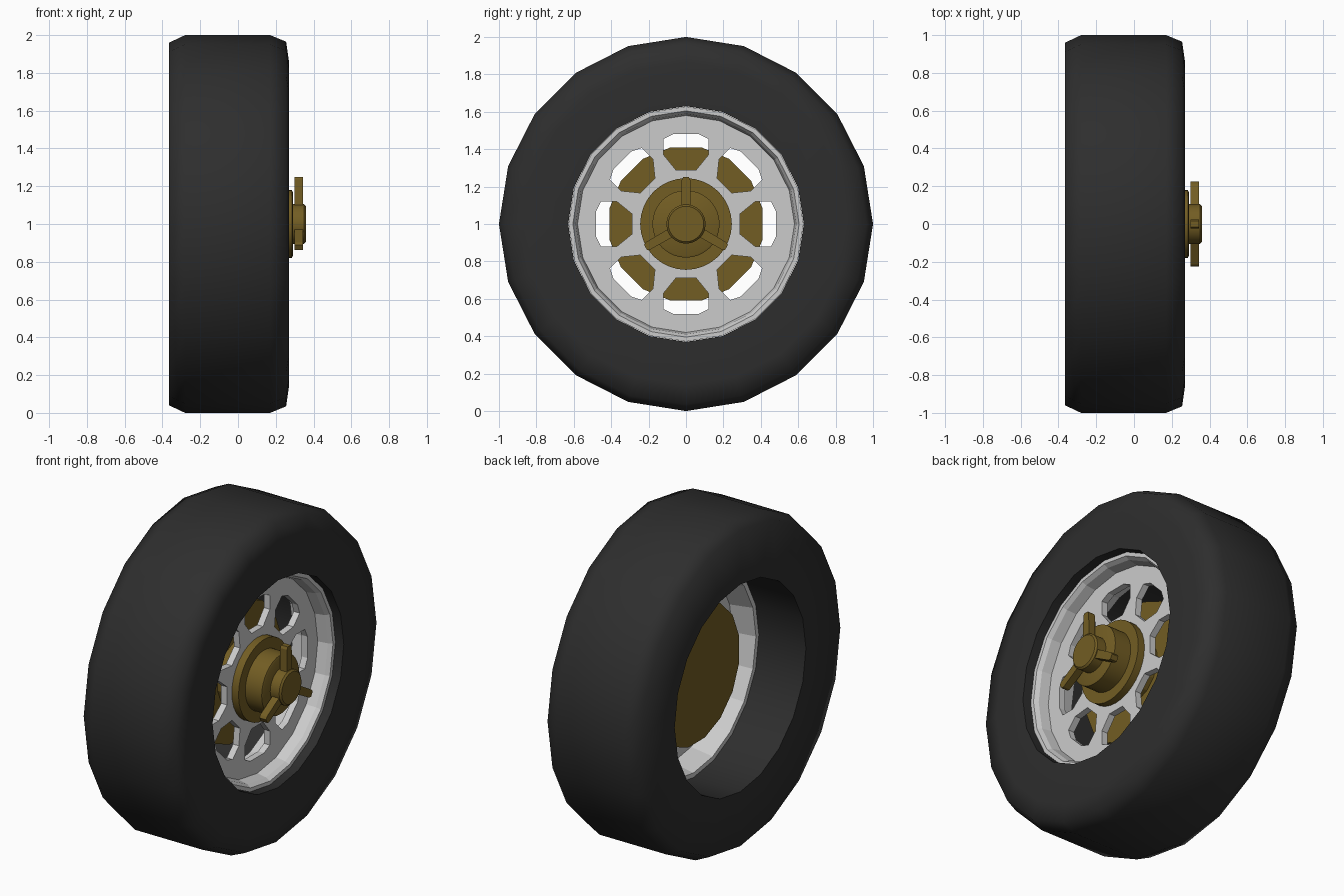
import bpy, bmesh, math
from mathutils import Matrix, Vector

if "Cube" in bpy.data.objects:
    bpy.data.objects.remove(bpy.data.objects["Cube"])

CENTRE = Vector((0, 0, 1))


def material(name, rgb):
    m = bpy.data.materials.new(name)
    m.diffuse_color = (*rgb, 1)
    m.use_nodes = True
    m.node_tree.nodes["Principled BSDF"].inputs["Base Color"].default_value = m.diffuse_color
    return m


def finish(name, bm, mat=None, smooth=None):
    bmesh.ops.recalc_face_normals(bm, faces=bm.faces)
    me = bpy.data.meshes.new(name)
    bm.to_mesh(me)
    bm.free()
    ob = bpy.data.objects.new(name, me)
    ob.location = CENTRE
    bpy.context.collection.objects.link(ob)
    if mat:
        me.materials.append(mat)
    bpy.ops.object.select_all(action='DESELECT')
    ob.select_set(True)
    bpy.context.view_layer.objects.active = ob
    if smooth:
        bpy.ops.object.shade_smooth_by_angle(angle=math.radians(smooth))
    return ob


def revolve(name, profile, sides, mat=None, smooth=None, ring=False, turn=0.0):
    """Spin (x, radius) points about the x axis; ring closes the profile."""
    bm = bmesh.new()
    loops = []
    for x, r in profile:
        if r == 0:
            loops.append([bm.verts.new((x, 0, 0))] * sides)
            continue
        angles = [math.tau * (i + turn) / sides for i in range(sides)]
        loops.append([bm.verts.new((x, r * math.sin(a), r * math.cos(a))) for a in angles])
    pairs = list(zip(loops, loops[1:]))
    if ring:
        pairs.append((loops[-1], loops[0]))
    for a, b in pairs:
        for i in range(sides):
            j = (i + 1) % sides
            bm.faces.new(list(dict.fromkeys((a[i], a[j], b[j], b[i]))))
    return finish(name, bm, mat, smooth)


def prism(bm, outline, x0, x1, angle):
    """Extrude a (tangent, radius) outline along x, turned about the axle."""
    rot = Matrix.Rotation(angle, 3, 'X')
    ends = [[bm.verts.new(rot @ Vector((x, t, r))) for t, r in outline] for x in (x0, x1)]
    bm.faces.new(ends[0])
    bm.faces.new(ends[1])
    n = len(outline)
    for i in range(n):
        j = (i + 1) % n
        bm.faces.new((ends[0][i], ends[0][j], ends[1][j], ends[1][i]))


rubber = material("rubber", (0.027, 0.027, 0.027))
bronze = material("bronze", (0.17, 0.11, 0.017))

# tyre
revolve("tyre", [(-.365, .63), (-.365, .96), (-.28, 1), (.17, 1), (.255, .965),
                 (.27, .86), (.27, .63)], 20, rubber, 70, ring=True)

# rim: barrel with a recessed disc
rim = revolve("rim", [(.13, 0), (.13, .58), (.19, .59), (.215, .605), (.215, .628),
                      (-.05, .628), (-.05, .60), (.09, .575), (.09, 0)], 20)

# eight window holes through the disc
bm = bmesh.new()
half = [(.055, .29), (.12, .37), (.12, .455), (.065, .482)]
window = half + [(-t, r) for t, r in reversed(half)]
for k in range(8):
    prism(bm, window, .03, .2, math.tau * k / 8)
cutter = finish("window_cutter", bm)
cutter.hide_render = True
mod = rim.modifiers.new("windows", 'BOOLEAN')
mod.operation, mod.object, mod.solver = 'DIFFERENCE', cutter, 'EXACT'
bpy.context.view_layer.objects.active = rim
bpy.ops.object.modifier_apply(modifier=mod.name)
bpy.data.objects.remove(cutter)

# brake drum behind the disc
revolve("brake_drum", [(-.07, 0), (-.07, .418), (0, .418), (0, .2), (.09, .2)],
        16, bronze, turn=.5)

# hub: flange, stepped boss
revolve("hub", [(.13, .245), (.175, .245), (.175, .18), (.285, .18), (.29, .17),
                (.29, 0)], 32, bronze, 30)

# spinner cap and its three wings
revolve("spinner_cap", [(.285, .105), (.35, .105), (.36, .095), (.36, 0)], 24, bronze, 30)
bm = bmesh.new()
for k in range(3):
    prism(bm, [(-.025, .08), (.025, .08), (.023, .235), (.015, .25), (-.015, .25), (-.023, .235)],
          .30, .345, math.tau * k / 3)
finish("spinner_wings", bm, bronze)
